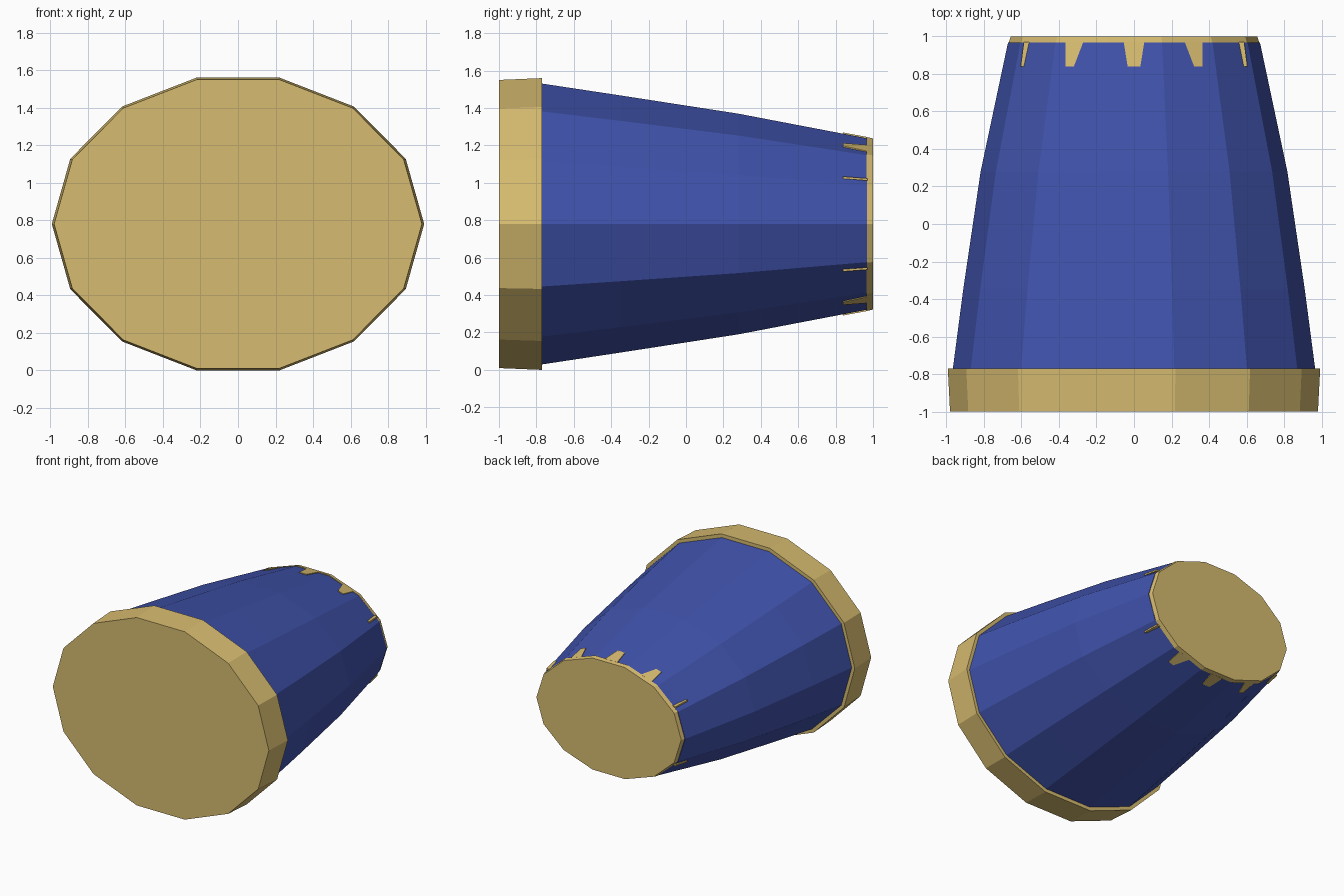
import bpy, bmesh, math

SIDES = 14
MID_Z = 0.78

if "Cube" in bpy.data.objects:
    bpy.data.objects.remove(bpy.data.objects["Cube"])


def make_material(name, rgb):
    mat = bpy.data.materials.new(name)
    mat.use_nodes = True
    mat.diffuse_color = (*rgb, 1)
    mat.node_tree.nodes["Principled BSDF"].inputs["Base Color"].default_value = (*rgb, 1)
    return mat


gold = make_material("gold", (0.68, 0.50, 0.16))
blue = make_material("blue", (0.051, 0.085, 0.41))


def loft(name, loops, mat):
    """Join equal-length point loops into a closed, flat-shaded solid."""
    bm = bmesh.new()
    rings = [[bm.verts.new(p) for p in loop] for loop in loops]
    n = len(rings[0])
    for a, b in zip(rings, rings[1:]):
        for i in range(n):
            j = (i + 1) % n
            bm.faces.new((a[i], a[j], b[j], b[i]))
    bm.faces.new(rings[0])
    bm.faces.new(rings[-1])
    bmesh.ops.recalc_face_normals(bm, faces=bm.faces)
    mesh = bpy.data.meshes.new(name)
    bm.to_mesh(mesh)
    bm.free()
    mesh.materials.append(mat)
    obj = bpy.data.objects.new(name, mesh)
    bpy.context.collection.objects.link(obj)
    return obj


def oval(y, rx, rz):
    """Faceted oval cross-section at depth y."""
    angles = [math.tau * i / SIDES for i in range(SIDES)]
    return [(rx * math.cos(a), y, MID_Z + rz * math.sin(a)) for a in angles]


# Wide front band, tapering shell and narrow rear cap
loft("front_band", [oval(-1, 0.98, 0.79), oval(-0.77, 0.992, 0.80)], gold)
loft("shell", [oval(-0.77, 0.965, 0.77), oval(-0.35, 0.91, 0.705),
               oval(0.28, 0.817, 0.605), oval(0.968, 0.671, 0.47)], blue)
loft("rear_cap", [oval(0.966, 0.667, 0.477), oval(1, 0.657, 0.469)], gold)


def tooth(name, base, tip, slope, side, up):
    """Tapered plate on the shell; base and tip are (x, height, half width)."""
    loops = []
    for y, (x, h, half) in ((0.97, base), (0.84, tip)):
        loops.append([(side * (x + s * half), y, MID_Z + up * (h - s * half * slope + t))
                      for s, t in ((-1, 0.004), (1, 0.004), (1, -0.008), (-1, -0.008))])
    loft(name, loops, gold)


# Teeth around the rear cap, mirrored left/right and top/bottom
for up, level in ((1, "upper"), (-1, "lower")):
    tooth(level + "_middle_tooth", (0, 0.461, 0.055), (0, 0.485, 0.034), 0, 1, up)
    for side, hand in ((1, "left"), (-1, "right")):
        tooth(f"{level}_{hand}_inner_tooth", (0.318, 0.402, 0.048),
              (0.342, 0.421, 0.022), 0.35, side, up)
        tooth(f"{level}_{hand}_outer_tooth", (0.56, 0.24, 0.027),
              (0.588, 0.25, 0.016), 0, side, up)
